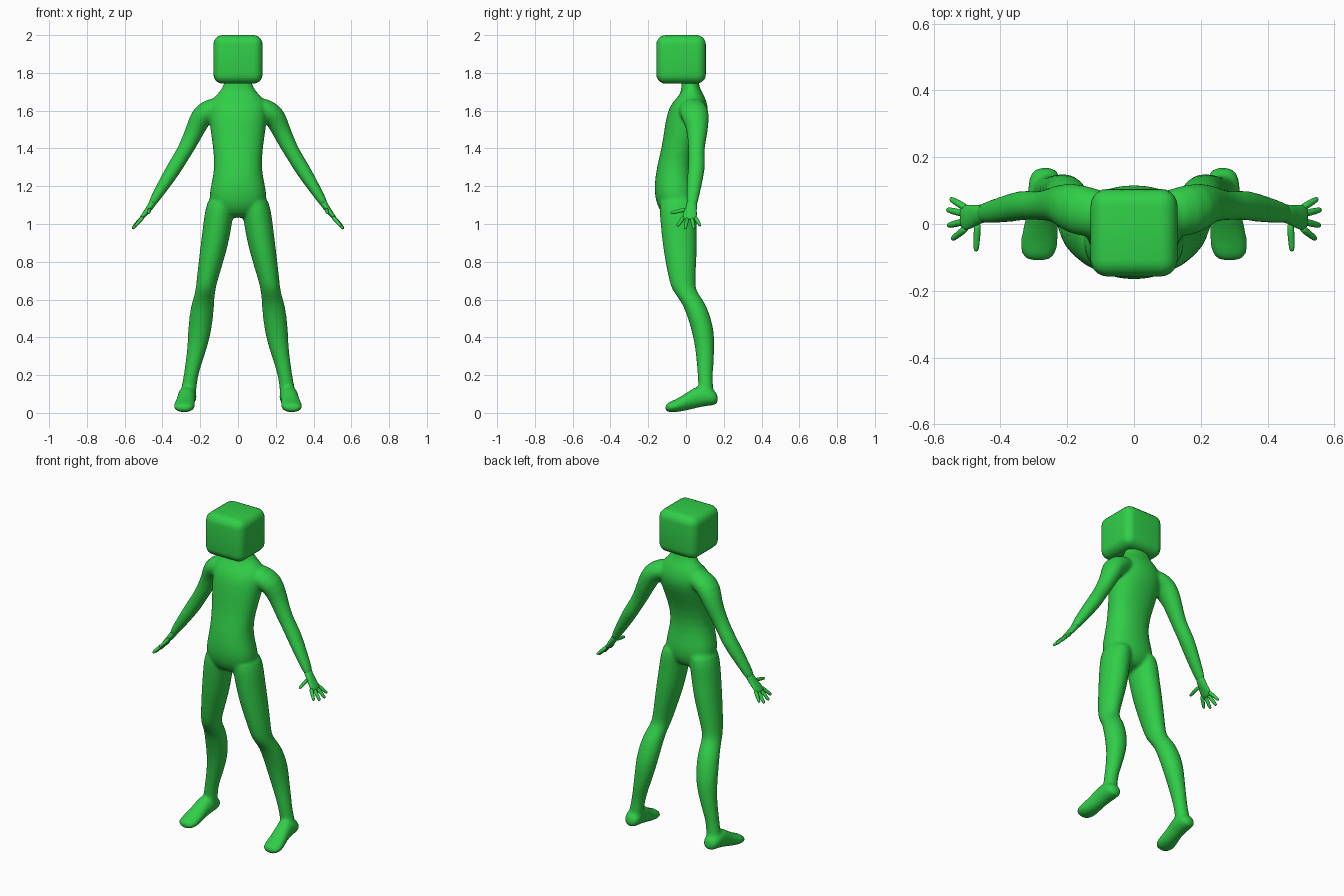
import bpy, bmesh, math
from mathutils import Vector

X, Y, Z = Vector((1, 0, 0)), Vector((0, 1, 0)), Vector((0, 0, 1))

green = bpy.data.materials.new("bright green")
green.diffuse_color = (0.03, 0.62, 0.065, 1)


def loft(bm, rings, v_dir, axis=None, sides=16, sx=1, power=1.0):
    """Skin rings (x, y, z, radius_u, radius_v); v_dir is the second radius direction."""
    pts = [Vector(r[:3]) for r in rings]
    loops = []
    for i, r in enumerate(rings):
        t = axis or (pts[min(i + 1, len(pts) - 1)] - pts[max(i - 1, 0)]).normalized()
        u = v_dir.cross(t).normalized()
        v = t.cross(u)
        loop = []
        for k in range(sides):
            a = 2 * math.pi * k / sides
            c, s = math.cos(a), math.sin(a)
            c = math.copysign(abs(c) ** power, c)
            s = math.copysign(abs(s) ** power, s)
            p = pts[i] + u * r[3] * c + v * r[4] * s
            loop.append(bm.verts.new((p.x * sx, p.y, p.z)))
        loops.append(loop)
    for a, b in zip(loops, loops[1:]):
        for k in range(sides):
            j = (k + 1) % sides
            bm.faces.new((a[k], a[j], b[j], b[k]))
    bm.faces.new(loops[0][::-1])
    bm.faces.new(loops[-1])


def finish(name, bm):
    bmesh.ops.recalc_face_normals(bm, faces=bm.faces)
    me = bpy.data.meshes.new(name)
    bm.to_mesh(me)
    bm.free()
    me.materials.append(green)
    for p in me.polygons:
        p.use_smooth = True
    ob = bpy.data.objects.new(name, me)
    bpy.context.collection.objects.link(ob)
    return ob


# Torso and neck, from crotch upward
torso = [
    (0, -.045, 1.03, .05, .055), (0, -.05, 1.08, .145, .10),
    (0, -.055, 1.15, .156, .112), (0, -.061, 1.21, .143, .107),
    (0, -.062, 1.30, .124, .095), (0, -.04, 1.40, .133, .09),
    (0, -.012, 1.50, .148, .104), (0, .010, 1.58, .158, .113),
    (0, .017, 1.64, .155, .097), (0, .033, 1.685, .115, .062),
    (0, .023, 1.72, .078, .047), (0, .020, 1.79, .07, .045)]

# Leg from hip to ankle
leg = [
    (.080, -.045, 1.16, .072, .095), (.097, -.042, 1.08, .078, .102),
    (.108, -.040, 1.00, .078, .097), (.123, -.033, .90, .075, .094),
    (.143, -.027, .80, .067, .084), (.164, -.020, .70, .057, .071),
    (.172, -.012, .65, .053, .064), (.182, .028, .60, .058, .063),
    (.190, .055, .55, .064, .062), (.201, .088, .45, .065, .062),
    (.214, .100, .35, .054, .052), (.238, .102, .25, .043, .045),
    (.253, .101, .18, .038, .039), (.264, .108, .10, .044, .042),
    (.266, .108, .06, .035, .035)]

# Foot from heel to toe
foot = [
    (.265, .170, .072, .025, .024), (.267, .153, .080, .047, .040),
    (.268, .100, .090, .052, .056), (.272, .050, .083, .048, .060),
    (.278, .000, .058, .051, .047), (.284, -.050, .038, .060, .036),
    (.286, -.090, .030, .055, .028), (.286, -.112, .026, .036, .017)]

# Arm from inside the shoulder to the wrist
arm = [
    (.060, .030, 1.625, .050, .06), (.140, .035, 1.610, .062, .08),
    (.195, .050, 1.575, .062, .076), (.226, .062, 1.500, .051, .058),
    (.264, .055, 1.420, .045, .046), (.298, .055, 1.360, .041, .044),
    (.335, .057, 1.300, .042, .047), (.385, .045, 1.220, .036, .042),
    (.430, .036, 1.150, .028, .036), (.468, .028, 1.085, .020, .030)]

# Body: all limbs fused into one soft surface
bm = bmesh.new()
loft(bm, torso, Y, Z, sides=20, power=.9)
for sx in (1, -1):
    loft(bm, leg, Y, -Z, sx=sx)
    loft(bm, foot, Z, -Y, sx=sx)
    loft(bm, arm, Y, sx=sx)
body = finish("body", bm)
body.modifiers.new("round", 'SUBSURF').levels = 1
rm = body.modifiers.new("fuse", 'REMESH')
rm.mode = 'VOXEL'
rm.voxel_size = .008
rm.use_smooth_shade = True
sm = body.modifiers.new("soften", 'SMOOTH')
sm.factor = .5
sm.iterations = 12

# Hands: flat palm, four spread fingers and a thumb
palm = [
    (.440, .034, 1.130, .022, .030), (.468, .028, 1.085, .018, .029),
    (.490, .022, 1.058, .014, .038), (.510, .018, 1.032, .012, .040),
    (.518, .018, 1.022, .008, .034)]
fingers = [
    ((.500, .046, 1.040), (.550, .076, .990)), ((.506, .030, 1.035), (.560, .043, .974)),
    ((.506, .008, 1.035), (.558, -.005, .974)), ((.500, -.010, 1.040), (.545, -.046, .988)),
    ((.468, .005, 1.078), (.473, -.082, 1.058))]
for sx, side in ((1, "left"), (-1, "right")):
    bm = bmesh.new()
    loft(bm, palm, Y, sx=sx, sides=12)
    for a, b in fingers:
        a, b = Vector(a), Vector(b)
        rings = []
        for f, r in ((0, .012), (.4, .0115), (.8, .010), (.95, .008), (1, .004)):
            rings.append((*a.lerp(b, f), r, r))
        loft(bm, rings, Vector((.8, 0, .6)), sx=sx, sides=8)
    finish(side + "_hand", bm).modifiers.new("round", 'SUBSURF').levels = 1

# Head: rounded block
bm = bmesh.new()
bmesh.ops.create_cube(bm, size=1)
for v in bm.verts:
    v.co = Vector((v.co.x * .26, v.co.y * .262 - .026, v.co.z * .257 + 1.8715))
bmesh.ops.bevel(bm, geom=bm.edges[:], offset=.05, segments=5, profile=.5, affect='EDGES')
finish("head", bm)
